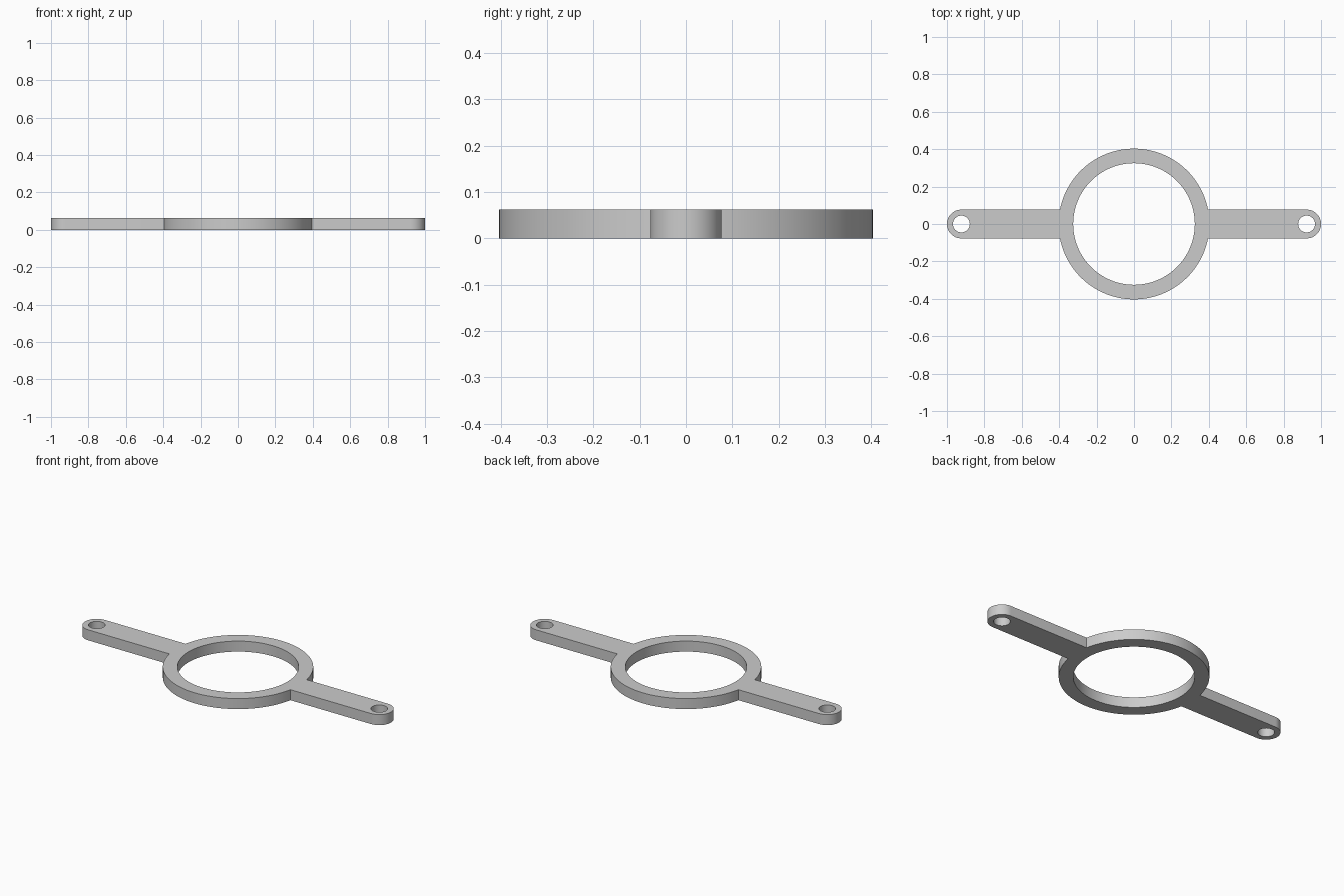
import bpy
import bmesh
from math import pi, cos, sin, asin, radians

cube = bpy.data.objects.get("Cube")
if cube:
    bpy.data.objects.remove(cube, do_unlink=True)

HEIGHT = 0.062
RING_OUTER, RING_INNER = 0.403, 0.325
ARM_HALF_WIDTH, HOLE_RADIUS = 0.077, 0.045
HOLE_X = 1 - ARM_HALF_WIDTH


def arc(cx, radius, start, end, steps):
    """Points along an arc centred on the x axis, both ends included."""
    angles = [start + (end - start) * i / steps for i in range(steps + 1)]
    return [(cx + radius * cos(a), radius * sin(a)) for a in angles]


def circle(cx, radius, steps):
    return arc(cx, radius, 0, 2 * pi, steps)[:-1]


# Outline: rounded arm end and half ring, then the same turned by 180 degrees
join = asin(ARM_HALF_WIDTH / RING_OUTER)
half = arc(HOLE_X, ARM_HALF_WIDTH, -pi / 2, pi / 2, 32)
half += arc(0, RING_OUTER, join, pi - join, 64)
outline = half + [(-x, -y) for x, y in half]

loops = [
    outline,
    circle(0, RING_INNER, 128),
    circle(HOLE_X, HOLE_RADIUS, 48),
    circle(-HOLE_X, HOLE_RADIUS, 48),
]

# Flat filled profile with holes, extruded to the plate thickness
profile = bpy.data.curves.new("bracket_profile", "CURVE")
profile.dimensions = "2D"
profile.fill_mode = "BOTH"
profile.extrude = HEIGHT / 2
for points in loops:
    spline = profile.splines.new("POLY")
    spline.points.add(len(points) - 1)
    for point, (x, y) in zip(spline.points, points):
        point.co = (x, y, 0, 1)
    spline.use_cyclic_u = True

helper = bpy.data.objects.new("profile_helper", profile)
bpy.context.collection.objects.link(helper)
bpy.context.view_layer.update()
evaluated = helper.evaluated_get(bpy.context.evaluated_depsgraph_get())
mesh = bpy.data.meshes.new_from_object(evaluated)
bpy.data.objects.remove(helper, do_unlink=True)

# Weld the caps to the walls and stand the plate on the floor
bm = bmesh.new()
bm.from_mesh(mesh)
bmesh.ops.remove_doubles(bm, verts=bm.verts, dist=0.0001)
bmesh.ops.translate(bm, verts=bm.verts, vec=(0, 0, HEIGHT / 2))
bmesh.ops.recalc_face_normals(bm, faces=bm.faces)
bm.to_mesh(mesh)
bm.free()

# Single grey material
grey = bpy.data.materials.new("light_grey")
grey.use_nodes = True
colour = (0.6, 0.6, 0.6, 1)
grey.diffuse_color = colour
grey.node_tree.nodes["Principled BSDF"].inputs["Base Color"].default_value = colour
mesh.materials.clear()
mesh.materials.append(grey)

bracket = bpy.data.objects.new("ring_bracket", mesh)
bpy.context.collection.objects.link(bracket)
bpy.ops.object.select_all(action="DESELECT")
bracket.select_set(True)
bpy.context.view_layer.objects.active = bracket
bpy.ops.object.shade_smooth_by_angle(angle=radians(30))
